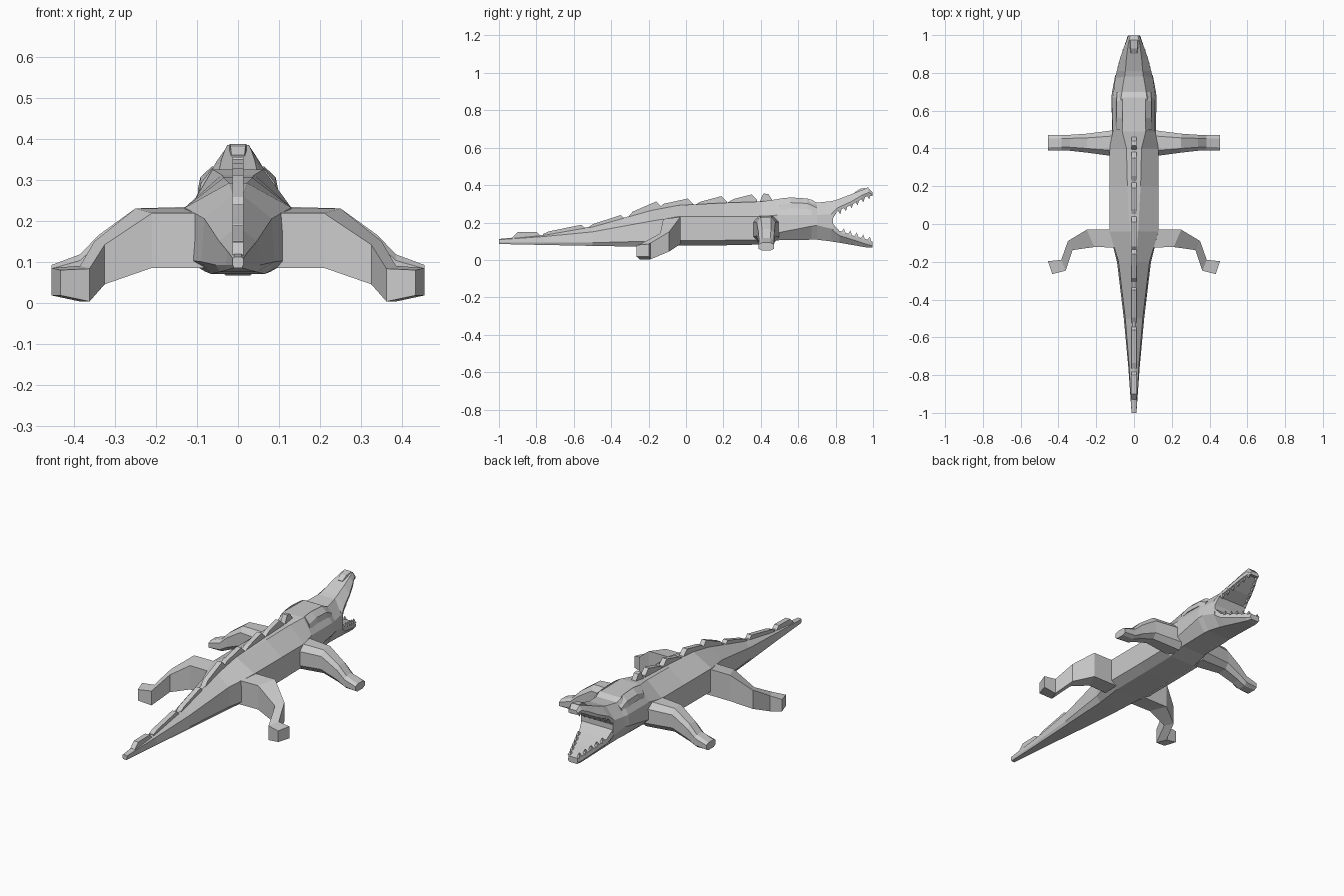
import bpy, bmesh
from mathutils import Vector


def loft(name, rings, mirror=False):
    """Skin a list of equal-length rings and cap both ends."""
    bm = bmesh.new()
    vs = [[bm.verts.new(p) for p in r] for r in rings]
    n = len(vs[0])
    for a, b in zip(vs, vs[1:]):
        for i in range(n):
            j = (i + 1) % n
            bm.faces.new((a[i], a[j], b[j], b[i]))
    bm.faces.new(vs[0])
    bm.faces.new(vs[-1])
    return finish(name, bm, mirror)


def finish(name, bm, mirror=False):
    bmesh.ops.recalc_face_normals(bm, faces=bm.faces[:])
    me = bpy.data.meshes.new(name)
    bm.to_mesh(me)
    bm.free()
    ob = bpy.data.objects.new(name, me)
    bpy.context.collection.objects.link(ob)
    if mirror:
        ob.modifiers.new("mirror", 'MIRROR')
    return ob


def ring(y, half):
    """Symmetric cross-section from (half width, z) points, bottom to top."""
    return ([Vector((x, y, z)) for x, z in half]
            + [Vector((-x, y, z)) for x, z in reversed(half)])


# Tail, trunk, neck and back of head
loft("body", [
    ring(-1.00, [(.010, .085), (.013, .092), (.013, .108), (.008, .112)]),
    ring(-0.76, [(.025, .080), (.030, .092), (.025, .125), (.008, .135)]),
    ring(-0.50, [(.045, .075), (.054, .092), (.046, .150), (.009, .180)]),
    ring(-0.20, [(.065, .070), (.090, .100), (.082, .205), (.012, .262)]),
    ring(-0.04, [(.080, .076), (.130, .105), (.130, .232), (.022, .292)]),
    ring(0.20, [(.080, .078), (.130, .105), (.130, .232), (.035, .305)]),
    ring(0.40, [(.080, .082), (.130, .108), (.130, .232), (.040, .312)]),
    ring(0.49, [(.075, .105), (.115, .145), (.112, .240), (.062, .325)]),
    ring(0.67, [(.075, .108), (.120, .180), (.112, .240), (.068, .322)]),
    ring(0.70, [(.072, .108), (.116, .185), (.108, .240), (.064, .306)]),
    ring(0.785, [(.062, .098), (.100, .165), (.098, .245), (.050, .315)]),
])

# Open jaws
loft("upper_jaw", [
    ring(0.775, [(.099, .205), (.100, .245), (.050, .313)]),
    ring(0.81, [(.090, .262), (.091, .278), (.046, .323)]),
    ring(0.88, [(.072, .292), (.073, .310), (.040, .350)]),
    ring(0.94, [(.052, .325), (.052, .345), (.032, .373)]),
    ring(0.975, [(.034, .345), (.038, .360), (.026, .385)]),
    ring(0.998, [(.026, .340), (.028, .350), (.020, .362)]),
])
loft("lower_jaw", [
    ring(0.775, [(.062, .099), (.100, .165), (.099, .205)]),
    ring(0.82, [(.056, .092), (.088, .130), (.086, .155)]),
    ring(0.90, [(.042, .078), (.064, .105), (.062, .128)]),
    ring(0.97, [(.030, .066), (.042, .082), (.040, .108)]),
    ring(0.998, [(.024, .066), (.030, .075), (.028, .098)]),
])


# Teeth: small pyramids along both jaw edges
def teeth(name, root, tip, count, height):
    bm = bmesh.new()
    a, b = Vector(root), Vector(tip)
    for i in range(count):
        c = a.lerp(b, i / (count - 1))
        base = [bm.verts.new(c + Vector((dx, dy, -height * .3)))
                for dx, dy in ((-.009, -.014), (.009, -.014), (.009, .014), (-.009, .014))]
        top = bm.verts.new(c + Vector((0, .004, height)))
        for k in range(4):
            bm.faces.new((base[k], base[(k + 1) % 4], top))
        bm.faces.new(base)
    finish(name, bm, True)


teeth("upper_teeth", (.079, .82, .268), (.026, .975, .348), 6, -.024)
teeth("lower_teeth", (.074, .84, .148), (.028, .978, .104), 5, .02)

# Brow ridges over the eyes
loft("eye_brow", [
    [(.062, y, z + h), (.090 + w, y, z), (.096 + w, y, z - .03), (.06, y, z - .03)]
    for y, z, h, w in ((.50, .292, .036, 0), (.56, .306, .028, .002),
                       (.65, .302, .026, .002), (.70, .278, .024, 0))
], True)

# Nostril bump at the snout tip
loft("nose", [
    ring(.90, [(.020, .340), (.016, .360)]),
    ring(.93, [(.024, .350), (.018, .380)]),
    ring(.975, [(.026, .360), (.020, .387)]),
], False)

# Row of back plates: rear y, front y, rear base z, rear top z, front top z
plates = [(-.93, -.77, .11, .148, .150), (-.765, -.53, .13, .152, .188),
          (-.525, -.32, .165, .192, .240), (-.315, -.13, .215, .258, .312),
          (-.15, .04, .262, .300, .328), (.05, .22, .288, .312, .341),
          (.225, .38, .300, .326, .350), (.395, .46, .306, .355, .352)]
for y0, y1, base, z0, z1 in plates:
    d = min(.03, (y1 - y0) * .3)
    prof = [(y0, base - .02), (y0, base + .008), (y0 + d, z0), (y1 - d, z1),
            (y1, z1 - .03), (y1, base - .01)]
    loft("back_plate", [[(x, y, z) for y, z in prof] for x in (-.014, .014)])


# Legs: each section has a front (x, y), a back (x, y), bottom z and top z
def leg(name, sections, cut=.2):
    rings = []
    for f, b, z0, z1 in sections:
        f, b = Vector((*f, 0)), Vector((*b, 0))
        h = z1 - z0
        pts = [(cut, 0), (1 - cut, 0), (1, cut), (1, 1 - cut),
               (1 - cut, 1), (cut, 1), (0, 1 - cut), (0, cut)]
        if not cut:
            pts = [(0, 0), (1, 0), (1, .92), (0, 1)]
        rings.append([f.lerp(b, u) + Vector((0, 0, z0 + h * v)) for u, v in pts])
    loft(name, rings, True)


leg("hind_leg", [((.06, -.03), (.06, -.125), .085, .230),
                 ((.25, -.03), (.21, -.122), .085, .230),
                 ((.35, -.09), (.325, -.138), .045, .150),
                 ((.385, -.19), (.362, -.247), .003, .090),
                 ((.455, -.197), (.433, -.265), .018, .085)], 0)
leg("front_leg", [((.08, .500), (.08, .355), .090, .235),
                  ((.25, .478), (.25, .378), .100, .230),
                  ((.34, .472), (.34, .388), .070, .165),
                  ((.385, .470), (.385, .390), .050, .118),
                  ((.455, .470), (.455, .388), .050, .092)], .22)
